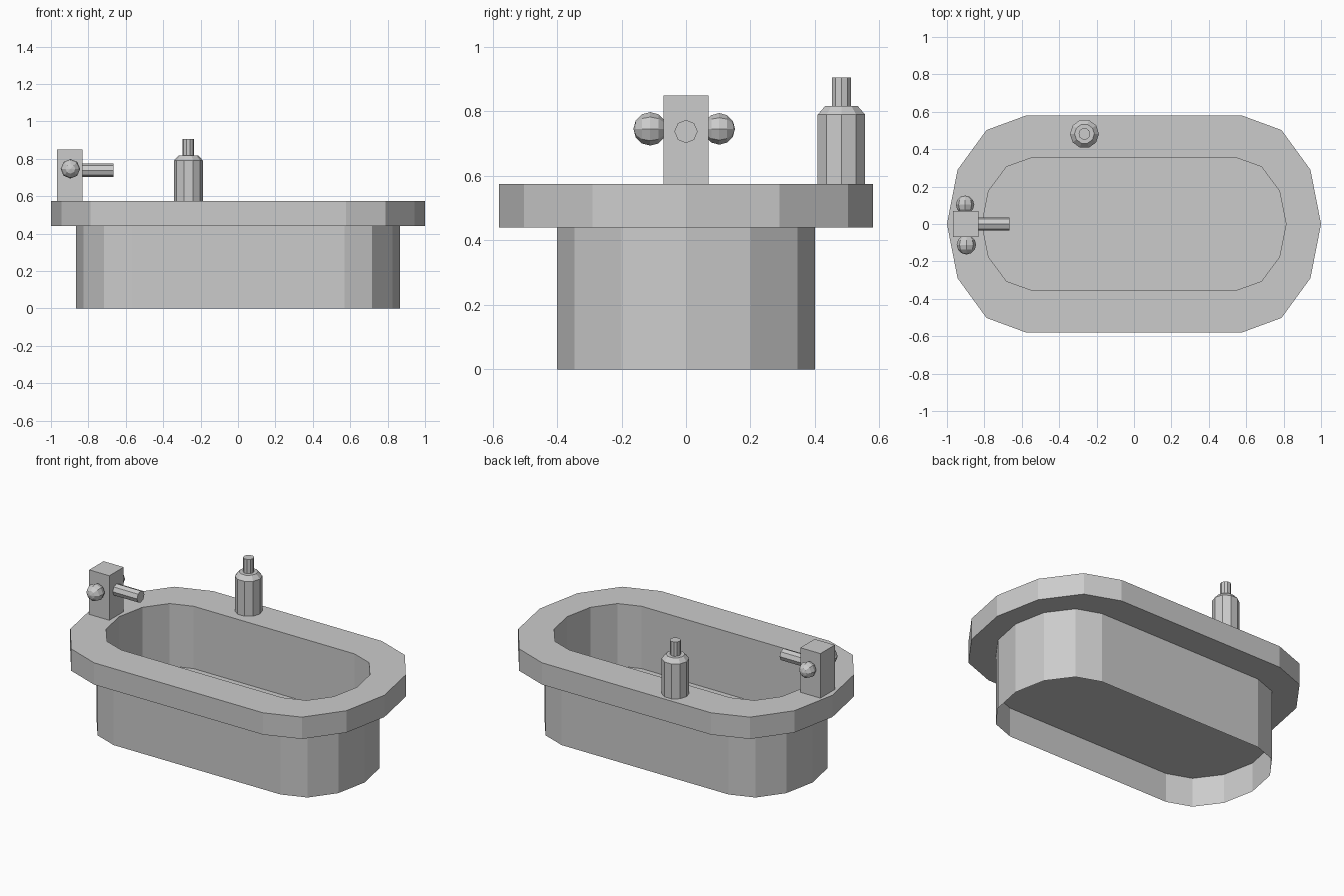
import bpy, bmesh
from math import sin, cos, radians, pi

if "Cube" in bpy.data.objects:
    bpy.data.objects.remove(bpy.data.objects["Cube"])


def finish(name, bm, recalc=True):
    if recalc:
        bmesh.ops.recalc_face_normals(bm, faces=bm.faces)
    me = bpy.data.meshes.new(name)
    bm.to_mesh(me)
    bm.free()
    ob = bpy.data.objects.new(name, me)
    bpy.context.collection.objects.link(ob)
    return ob


def oval(c, rx, ry, z):
    # straight sides with rounded ends in 30 degree steps
    right = [(c + rx * cos(radians(a)), ry * sin(radians(a)), z) for a in range(-90, 91, 30)]
    return right + [(-x, -y, z) for x, y, z in right]


def round_ring(n, r, z, x=0, y=0):
    return [(x + r * cos(2 * pi * i / n), y + r * sin(2 * pi * i / n), z) for i in range(n)]


def skin(name, rings, cap_start=True, cap_end=True):
    bm = bmesh.new()
    loops = [[bm.verts.new(p) for p in ring] for ring in rings]
    n = len(loops[0])
    for a, b in zip(loops, loops[1:]):
        for i in range(n):
            j = (i + 1) % n
            bm.faces.new((a[i], a[j], b[j], b[i]))
    if cap_start:
        bm.faces.new(loops[0][::-1])
    if cap_end:
        bm.faces.new(loops[-1])
    return finish(name, bm)


# tub: outer wall, overhanging rim, inner basin with floor
body = (0.57, 0.295, 0.40)
rim = (0.577, 0.423, 0.58)
basin = (0.55, 0.263, 0.353)
skin("tub", [oval(*body, 0), oval(*body, 0.44), oval(*rim, 0.44), oval(*rim, 0.575),
             oval(*basin, 0.575), oval(*basin, 0.19)], cap_start=False)

# recessed underside, facing down inside the skirt
bm = bmesh.new()
bm.faces.new([bm.verts.new(p) for p in oval(*body, 0.183)][::-1])
finish("tub_underside", bm, recalc=False)

# tap block
bm = bmesh.new()
bmesh.ops.create_cube(bm, size=1)
bmesh.ops.scale(bm, vec=(0.137, 0.14, 0.275), verts=bm.verts)
bmesh.ops.translate(bm, vec=(-0.899, 0, 0.7125), verts=bm.verts)
finish("tap_block", bm)

# spout
spout = skin("tap_spout", [round_ring(8, 0.036, 0), round_ring(8, 0.036, 0.19)])
spout.rotation_euler = (0, pi / 2, 0)
spout.location = (-0.855, 0, 0.738)

# tap knobs
for name, x, y, r in (("knob_left", -0.896, -0.111, 0.052), ("knob_right", -0.903, 0.103, 0.049)):
    bm = bmesh.new()
    bmesh.ops.create_uvsphere(bm, u_segments=8, v_segments=6, radius=r)
    knob = finish(name, bm)
    knob.rotation_euler = (pi / 2, 0, 0)
    knob.location = (x, y, 0.746)

# bottle with shoulder and neck
profile = [(0.0775, 0.575), (0.0775, 0.79), (0.053, 0.817), (0.031, 0.817), (0.031, 0.905)]
skin("bottle", [round_ring(10, r, z, -0.265, 0.482) for r, z in profile])
